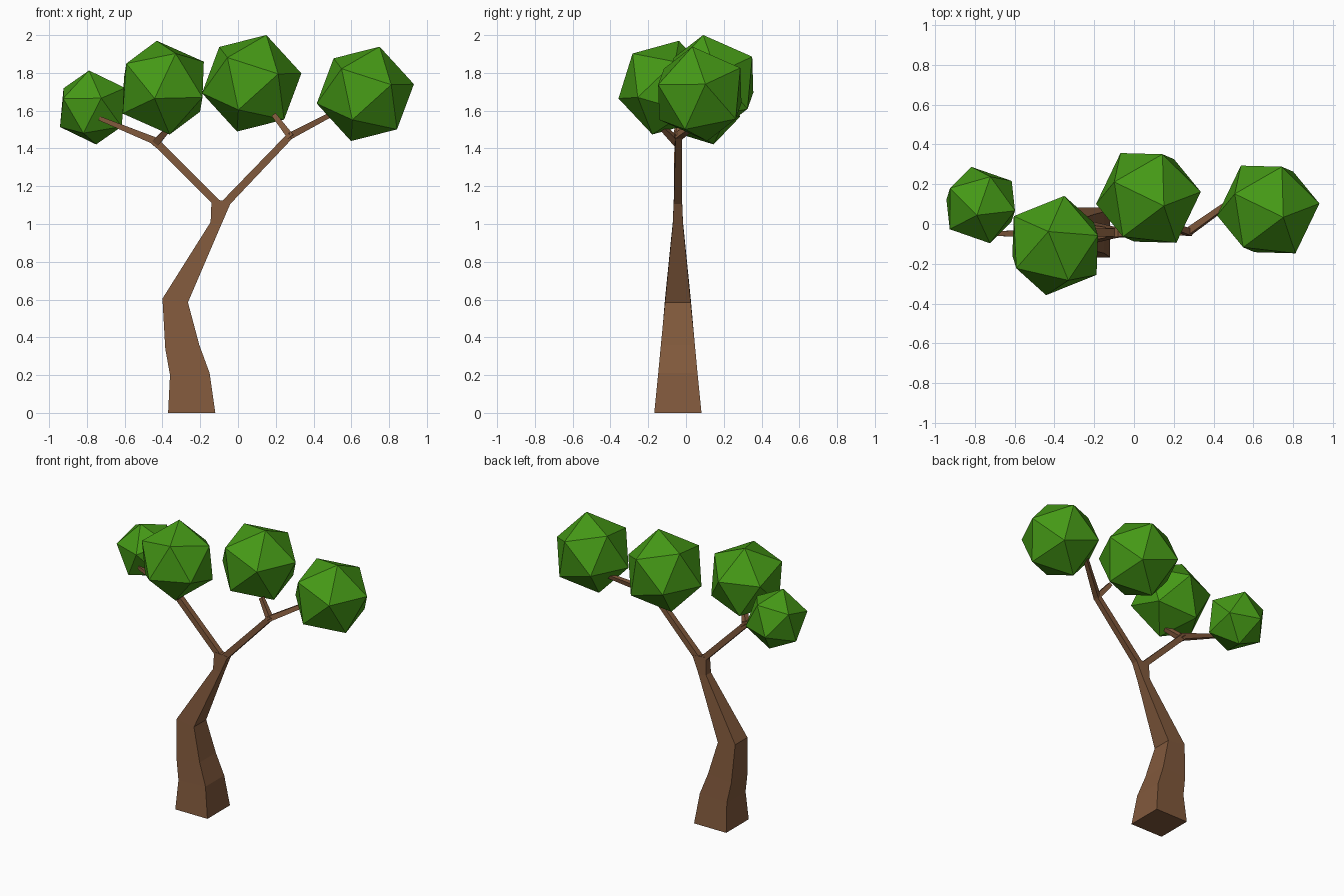
import bpy, bmesh
from mathutils import Vector, Matrix

if "Cube" in bpy.data.objects:
    bpy.data.objects.remove(bpy.data.objects["Cube"])

YC = -0.043  # the trunk leans only in the x-z plane


def material(name, rgb):
    m = bpy.data.materials.new(name)
    m.diffuse_color = (*rgb, 1)
    m.use_nodes = True
    m.node_tree.nodes["Principled BSDF"].inputs["Base Color"].default_value = m.diffuse_color
    return m


bark = material("bark", (0.22, 0.10, 0.045))
green = material("leaf_green", (0.06, 0.32, 0.008))


def finish(bm, name, mat):
    bmesh.ops.recalc_face_normals(bm, faces=bm.faces)
    me = bpy.data.meshes.new(name)
    bm.to_mesh(me)
    bm.free()
    me.materials.append(mat)
    ob = bpy.data.objects.new(name, me)
    bpy.context.collection.objects.link(ob)
    return ob


def loft(name, rings, mat):
    """Skin a list of four-point rings and cap both ends."""
    bm = bmesh.new()
    vs = [[bm.verts.new(p) for p in r] for r in rings]
    for a, b in zip(vs, vs[1:]):
        for i in range(4):
            j = (i + 1) % 4
            bm.faces.new((a[i], a[j], b[j], b[i]))
    bm.faces.new(vs[0][::-1])
    bm.faces.new(vs[-1])
    return finish(bm, name, mat)


def branch(name, p0, p1, r0, r1):
    """Tapered square stick between two points."""
    p0, p1 = Vector(p0), Vector(p1)
    d = (p1 - p0).normalized()
    u = d.cross(Vector((0, 1, 0))).normalized()
    v = u.cross(d)
    rings = [[p + r * (a * u + b * v) for a, b in ((-1, -1), (1, -1), (1, 1), (-1, 1))]
             for p, r in ((p0, r0), (p1, r1))]
    return loft(name, rings, bark)


def frame(a, b):
    x = a.normalized()
    z = x.cross(b).normalized()
    return Matrix((x, z.cross(x), z)).transposed()


def foliage(name, center, radius, va, vb):
    """Icosahedron turned so two neighbouring corners point along va and vb."""
    bm = bmesh.new()
    bmesh.ops.create_icosphere(bm, subdivisions=1, radius=radius)
    bm.verts.ensure_lookup_table()
    v = bm.verts[0]
    src = frame(v.co.copy(), v.link_edges[0].other_vert(v).co.copy())
    rot = frame(Vector(va), Vector(vb)) @ src.transposed()
    bm.transform(Matrix.Translation(center) @ rot.to_4x4())
    return finish(bm, name, green)


# Crooked trunk: left x, left z, right x, right z, half depth
trunk = [(-0.37, 0, -0.12, 0, 0.125),
         (-0.36, 0.20, -0.15, 0.21, 0.104),
         (-0.385, 0.34, -0.205, 0.36, 0.09),
         (-0.40, 0.605, -0.265, 0.585, 0.068),
         (-0.145, 1.01, -0.087, 1.0, 0.027),
         (-0.14, 1.13, -0.035, 1.12, 0.022)]
loft("trunk", [[(xl, YC - h, zl), (xr, YC - h, zr), (xr, YC + h, zr), (xl, YC + h, zl)]
               for xl, zl, xr, zr, h in trunk], bark)

# Main fork
left, right = (-0.435, YC, 1.435), (0.277, YC + 0.005, 1.468)
branch("left_branch", (-0.112, YC, 1.112), left, 0.020, 0.019)
branch("right_branch", (-0.066, YC, 1.11), right, 0.021, 0.018)

# Twigs into the foliage
branch("outer_left_twig", (-0.42, YC, 1.432), (-0.735, -0.05, 1.56), 0.020, 0.011)
branch("inner_left_twig", (-0.44, YC + 0.005, 1.425), (-0.345, -0.145, 1.53), 0.020, 0.012)
branch("outer_right_twig", (0.268, YC, 1.462), (0.54, 0.15, 1.605), 0.018, 0.012)
branch("inner_right_twig", (0.28, YC, 1.46), (0.19, -0.01, 1.578), 0.018, 0.013)

# Leaf clusters
foliage("outer_left_leaves", (-0.77, 0.095, 1.617), 0.203,
        (-0.0185, -0.05, 0.193), (0.168, -0.03, 0.11))
foliage("inner_left_leaves", (-0.396, -0.108, 1.722), 0.26,
        (-0.034, 0.07, 0.247), (0.214, 0.05, 0.137))
for name, center, r in (("inner_right_leaves", (0.0725, 0.131, 1.745), 0.27),
                        ("outer_right_leaves", (0.674, 0.073, 1.689), 0.264)):
    foliage(name, center, r, (0.0775, -0.04, 0.255), (0.2625, 0.03, 0.055))
